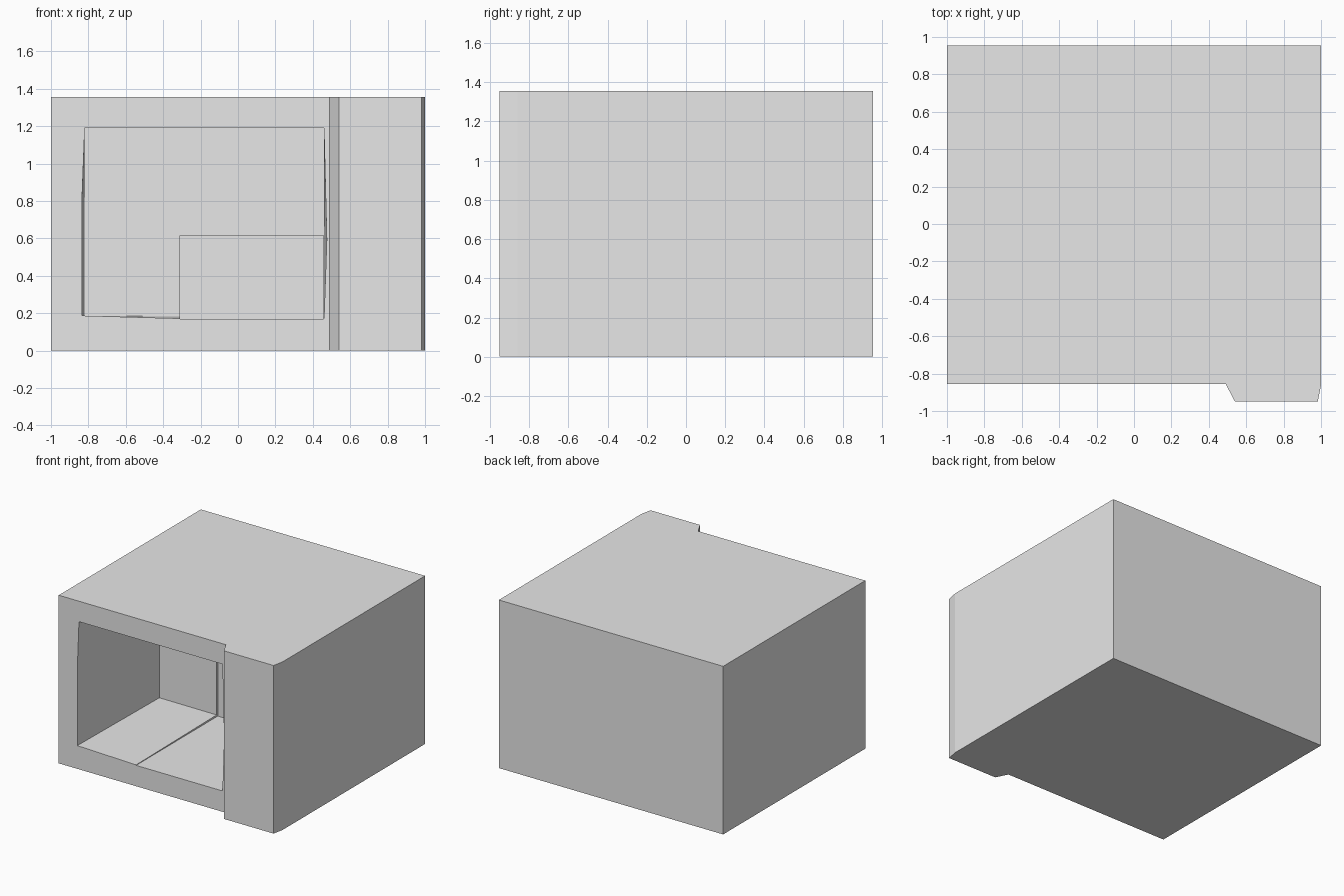
import bpy
import bmesh

old = bpy.data.objects.get("Cube")
if old:
    bpy.data.objects.remove(old, do_unlink=True)

grey = bpy.data.materials.new("light_grey")
grey.use_nodes = True
grey.diffuse_color = (0.8, 0.8, 0.8, 1)
grey.node_tree.nodes["Principled BSDF"].inputs["Base Color"].default_value = (0.8, 0.8, 0.8, 1)


def loft(name, start, end):
    """Closed solid between two outlines with equal point counts."""
    bm = bmesh.new()
    a = [bm.verts.new(p) for p in start]
    b = [bm.verts.new(p) for p in end]
    bm.faces.new(a)
    bm.faces.new(b[::-1])
    for i in range(len(a)):
        j = (i + 1) % len(a)
        bm.faces.new((a[j], a[i], b[i], b[j]))
    bmesh.ops.triangulate(bm, faces=[f for f in bm.faces if len(f.verts) == 4])
    bmesh.ops.recalc_face_normals(bm, faces=bm.faces[:])
    mesh = bpy.data.meshes.new(name)
    bm.to_mesh(mesh)
    bm.free()
    mesh.materials.append(grey)
    obj = bpy.data.objects.new(name, mesh)
    bpy.context.collection.objects.link(obj)
    return obj


def cut(target, cutter):
    """Subtract the cutter from the target and discard it."""
    cutter.hide_render = True
    mod = target.modifiers.new("cut", "BOOLEAN")
    mod.operation = "DIFFERENCE"
    mod.solver = "EXACT"
    mod.object = cutter
    bpy.context.view_layer.objects.active = target
    bpy.ops.object.modifier_apply(modifier=mod.name)
    bpy.data.objects.remove(cutter, do_unlink=True)


# Casing with the raised control panel on its left front
plan = [(-1, 0.955), (1, 0.955), (1, -0.86), (0.982, -0.95),
        (0.54, -0.95), (0.49, -0.855), (-1, -0.855)]
casing = loft("casing", [(x, y, 0) for x, y in plan], [(x, y, 1.355) for x, y in plan])

# Oven cavity: slightly bowed mouth narrowing to a straight back wall
mouth = [(-0.82, 1.19), (-0.835, 0.8), (-0.835, 0.187), (-0.31, 0.172),
         (0.46, 0.172), (0.475, 0.6), (0.46, 1.19)]
back = [(-0.82, 1.19), (-0.82, 0.8), (-0.82, 0.185), (-0.31, 0.183),
        (0.46, 0.183), (0.46, 0.6), (0.46, 1.19)]
cut(casing, loft("cavity_cutter", [(x, -0.88, z) for x, z in mouth],
                 [(x, 0.17, z) for x, z in back]))

# Shallow recess in the lower left of the cavity floor and back wall
recess = [(-0.31, 0.168), (0.458, 0.168), (0.458, 0.615), (-0.31, 0.615)]
cut(casing, loft("recess_cutter", [(x, -0.88, z) for x, z in recess],
                 [(x, 0.185, z) for x, z in recess]))
